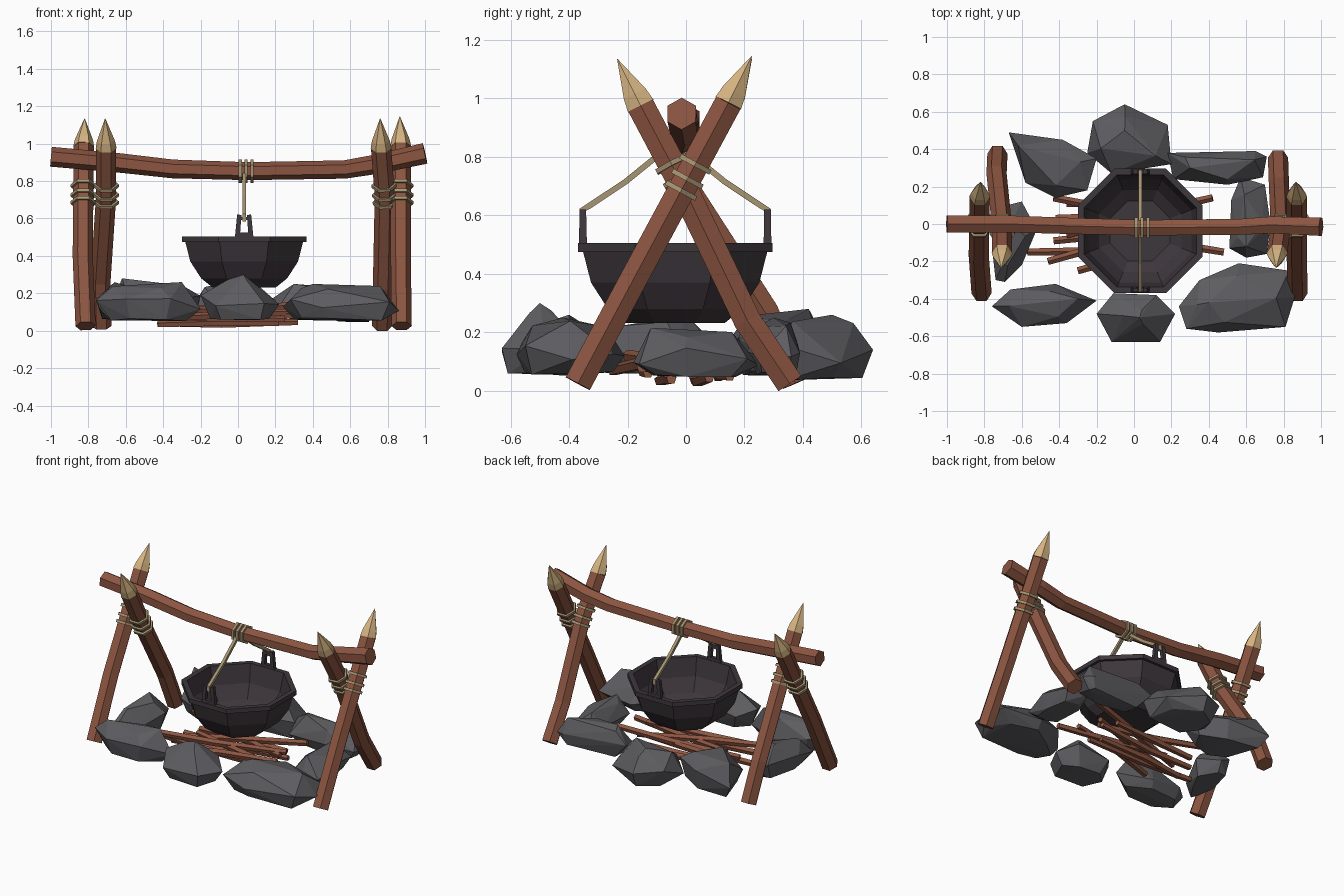
import bpy, bmesh, random
from math import cos, sin, pi
from mathutils import Vector as V

if "Cube" in bpy.data.objects:
    bpy.data.objects.remove(bpy.data.objects["Cube"])

random.seed(4)


def mat(name, r, g, b):
    m = bpy.data.materials.new(name)
    m.diffuse_color = (r, g, b, 1)
    m.use_nodes = True
    m.node_tree.nodes["Principled BSDF"].inputs["Base Color"].default_value = m.diffuse_color
    return m


WOOD = mat("wood", .26, .09, .053)
CUT = mat("cut_wood", .66, .45, .22)
ROPE = mat("rope", .38, .30, .17)
IRON = mat("iron", .048, .038, .045)
STONE = mat("stone", .11, .11, .12)


def finish(name, bm, m):
    bmesh.ops.recalc_face_normals(bm, faces=bm.faces)
    me = bpy.data.meshes.new(name)
    bm.to_mesh(me)
    bm.free()
    me.materials.append(m)
    ob = bpy.data.objects.new(name, me)
    bpy.context.collection.objects.link(ob)
    return ob


def loft(name, rings, m, closed=False):
    """Skin a list of equal-sized point rings."""
    bm = bmesh.new()
    vs = [[bm.verts.new(p) for p in ring] for ring in rings]
    n = len(vs[0])
    pairs = list(zip(vs, vs[1:])) + ([(vs[-1], vs[0])] if closed else [])
    for a, b in pairs:
        for i in range(n):
            j = (i + 1) % n
            bm.faces.new((a[i], a[j], b[j], b[i]))
    if not closed:
        bm.faces.new(vs[0])
        bm.faces.new(vs[-1])
    return finish(name, bm, m)


def circle(p, u, v, r, n, off=0.0):
    return [p + u * (r * cos(2 * pi * i / n + off)) + v * (r * sin(2 * pi * i / n + off)) for i in range(n)]


def axes(t, ref):
    u = (ref - t * ref.dot(t)).normalized()
    return u, t.cross(u)


def tube(name, path, radii, m, n=6, ref=(0, 0, 1), closed=False, off=0.0):
    """Sweep an n-sided section along a path."""
    pts = [V(p) for p in path]
    if not isinstance(radii, (list, tuple)):
        radii = [radii] * len(pts)
    rings = []
    for i, p in enumerate(pts):
        a = pts[i - 1] if i or closed else p
        b = pts[(i + 1) % len(pts)] if i < len(pts) - 1 or closed else p
        t = ((p - a).normalized() + (b - p).normalized()).normalized()
        u, v = axes(t, V(ref))
        rings.append(circle(p, u, v, radii[i], n, off))
    return loft(name, rings, m, closed)


def rope_ring(name, p, axis, ref, r):
    """Hexagonal loop of rope hugging a hexagonal beam."""
    u, v = axes(axis, V(ref))
    tube(name, circle(p, u, v, r, 6), .012, ROPE, 4, axis, True, pi / 4)


# Crossbar with a sagging middle
bar = [(-1, 0, .93), (-.66, 0, .90), (-.35, -.01, .865), (.05, -.02, .853), (.57, -.015, .862), (.74, -.005, .89), (1, -.015, .948)]
tube("crossbar", bar, [.053, .052, .05, .048, .049, .052, .056], WOOD)

# Crossed posts with sharpened tips and lashings
posts = {
    "left_outer_post": [(-.815, -.37, .025), (-.83, -.17, .40), (-.825, .145, .985), (-.82, .225, 1.135)],
    "left_inner_post": [(-.73, .375, .025), (-.735, .27, .27), (-.705, -.02, .72), (-.705, -.155, .975), (-.71, -.235, 1.135)],
    "right_outer_post": [(.875, -.37, .025), (.87, -.17, .40), (.87, .145, .985), (.865, .225, 1.145)],
    "right_inner_post": [(.77, .355, .025), (.775, .21, .24), (.785, -.02, .72), (.765, -.155, .975), (.76, -.235, 1.135)],
}
for name, p in posts.items():
    tube(name, p[:-1], .054, WOOD, ref=(1, 0, 0))
    a, b = V(p[-2]), V(p[-1])
    tube(name + "_tip", [a, a.lerp(b, .25), b], [.056, .048, .001], CUT, ref=(1, 0, 0))
    lo, hi = (V(p[1]), V(p[2])) if "outer" in name else (V(p[2]) * 2 - V(p[3]), V(p[3]))
    for k, z in enumerate((.685, .725, .775)):
        c = lo.lerp(hi, (z - lo.z) / (hi.z - lo.z))
        rope_ring(f"{name}_lashing_{k}", c, (hi - lo).normalized(), (1, 0, 0), .059)

# Octagonal cauldron: outside, rim, then inside (apothem, z)
CX, CY = .033, -.037
profile = [(.17, .232), (.23, .28), (.288, .37), (.315, .475), (.333, .475), (.333, .505),
           (.30, .505), (.275, .385), (.22, .30), (.16, .255)]
loft("cauldron", [circle(V((CX, CY, z)), V((1, 0, 0)), V((0, 1, 0)), r / cos(pi / 8), 8, pi / 8)
                  for r, z in profile], IRON)

# Slotted ears and the rope handle
for side, s in (("front", -1), ("back", 1)):
    y = CY + s * .316
    for k in (-1, 1):
        tube(f"{side}_ear_prong_{k}", [(CX + k * .038, y, .48), (CX + k * .026, y, .62)],
             [.019, .016], IRON, 4, (1, 0, 0), off=pi / 4)
    tube(f"{side}_ear_foot", [(CX - .045, y, .512), (CX + .045, y, .512)], .019, IRON, 4, off=pi / 4)
    tube(f"{side}_ear_pin", [(CX - .035, y, .6), (CX + .035, y, .6)], .013, IRON, 4, off=pi / 4)
    tube(f"{side}_handle_rope", [(CX, CY + s * d, z) for d, z in
         ((.318, .585), (.318, .618), (.295, .632), (.17, .715), (.065, .80), (.025, .835))],
         .014, ROPE, 4, (1, 0, 0), off=pi / 4)
for k, x in enumerate((.012, .043, .075)):
    rope_ring(f"crossbar_lashing_{k}", V((x, -.02, .853)), V((1, 0, 0)), (0, 0, 1), .055)

# Firewood
sticks = [((-.43, .14, .14), (.30, .02, .08)), ((-.57, -.15, .09), (.25, -.13, .06)),
          ((-.46, -.20, .12), (.32, .06, .09)), ((-.30, -.25, .07), (.36, -.10, .10)),
          ((.42, .14, .15), (-.36, -.06, .07)), ((.48, -.15, .08), (-.28, -.03, .10)),
          ((-.42, .03, .04), (.32, .08, .045)), ((-.36, .11, .05), (.26, .15, .05)),
          ((-.43, -.09, .035), (.22, -.05, .04))]
for k, (a, b) in enumerate(sticks):
    mid = V(a).lerp(V(b), .45) + V((0, random.uniform(-.02, .02), random.uniform(-.01, .01)))
    tube(f"firewood_{k}", [a, mid, b], [.02, .023, .018], WOOD, 5)


def stone(name, outline, z0, z1, peak, top=.55):
    """Faceted boulder: hull of a top-view outline, a smaller foot and a cap."""
    bm = bmesh.new()
    c = sum((V(p) for p in outline), V((0, 0))) / len(outline)
    h = z1 - z0
    for i, p in enumerate(outline):
        d = V(p) - c
        bm.verts.new((*p, z0 + h * random.uniform(.25, .6)))
        bm.verts.new((*(c + d * random.uniform(.65, .85)), z0 + h * random.uniform(0, .08)))
        if i % 2 == 0:
            bm.verts.new((*(c + d * top), z0 + h * random.uniform(.8, .95)))
    bm.verts.new((*peak, z1))
    res = bmesh.ops.convex_hull(bm, input=bm.verts)
    junk = [g for g in res["geom_interior"] if isinstance(g, bmesh.types.BMVert)]
    bmesh.ops.delete(bm, geom=junk, context='VERTS')
    return finish(name, bm, STONE)


# Ring of stones around the fire
stone("stone_front_left", [(-.76, -.44), (-.66, -.35), (-.42, -.32), (-.20, -.41), (-.36, -.53), (-.60, -.55)],
      .05, .26, (-.3, -.4), .65)
stone("stone_front", [(-.20, -.48), (-.11, -.37), (.12, -.38), (.22, -.48), (.14, -.63), (-.12, -.63)],
      .055, .30, (.03, -.5), .3)
stone("stone_front_right", [(.24, -.44), (.35, -.30), (.56, -.21), (.83, -.25), (.86, -.39), (.81, -.55), (.45, -.58), (.28, -.56)],
      .055, .25, (.4, -.42), .68)
stone("stone_right", [(.51, -.13), (.52, .13), (.57, .25), (.70, .21), (.73, 0), (.71, -.16), (.60, -.18)],
      .045, .215, (.6, -.12), .6)
stone("stone_back_right", [(.18, .38), (.65, .39), (.71, .36), (.69, .25), (.50, .21), (.21, .24)],
      .05, .25, (.3, .3), .7)
stone("stone_back", [(-.25, .38), (-.22, .55), (-.05, .64), (.18, .53), (.20, .32), (-.12, .27)],
      .03, .26, (-.05, .5), .65)
stone("stone_back_left", [(-.67, .49), (-.38, .45), (-.20, .35), (-.25, .18), (-.42, .14), (-.58, .22)],
      .05, .28, (-.62, .42), .6)
stone("stone_left", [(-.74, -.30), (-.76, -.12), (-.68, .10), (-.60, .12), (-.52, -.03), (-.60, -.22), (-.69, -.31)],
      .05, .26, (-.66, .0), .55)
